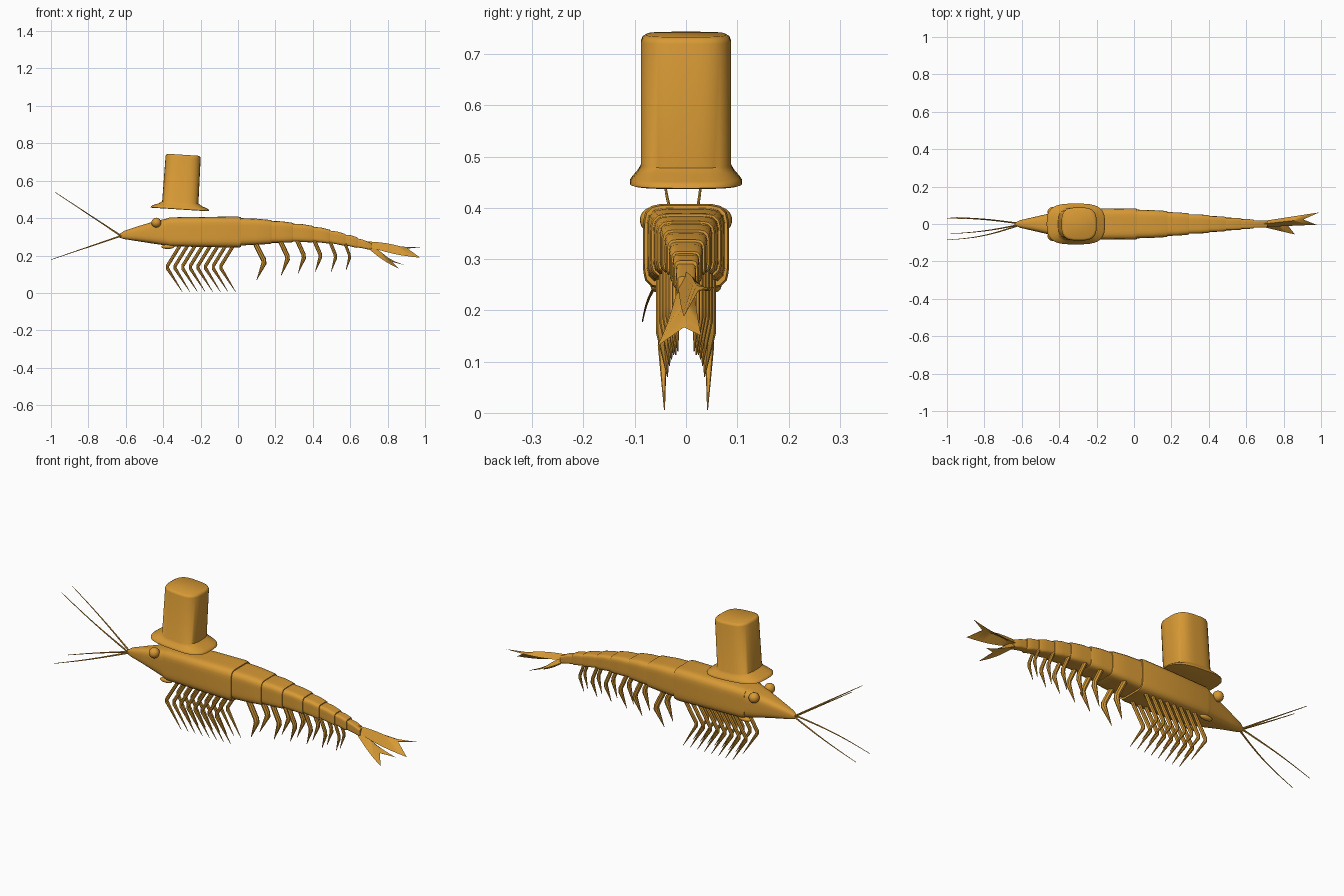
import bpy, bmesh, math
from mathutils import Vector, Matrix

cube = bpy.data.objects.get("Cube")
if cube:
    bpy.data.objects.remove(cube)

orange = bpy.data.materials.new("shell orange")
orange.use_nodes = True
COLOR = (0.68, 0.32, 0.035, 1)
orange.diffuse_color = COLOR
orange.node_tree.nodes["Principled BSDF"].inputs["Base Color"].default_value = COLOR


def finish(name, bm, angle=40):
    bmesh.ops.recalc_face_normals(bm, faces=bm.faces)
    mesh = bpy.data.meshes.new(name)
    bm.to_mesh(mesh)
    bm.free()
    obj = bpy.data.objects.new(name, mesh)
    bpy.context.collection.objects.link(obj)
    mesh.materials.append(orange)
    bpy.ops.object.select_all(action='DESELECT')
    bpy.context.view_layer.objects.active = obj
    obj.select_set(True)
    bpy.ops.object.shade_smooth_by_angle(angle=math.radians(angle))
    return obj


def loft(name, rings, angle=40):
    """Skin a list of closed rings and cap both ends."""
    bm = bmesh.new()
    loops = [[bm.verts.new(p) for p in ring] for ring in rings]
    n = len(loops[0])
    for a, b in zip(loops, loops[1:]):
        for i in range(n):
            j = (i + 1) % n
            bm.faces.new((a[i], a[j], b[j], b[i]))
    bm.faces.new(loops[0])
    bm.faces.new(loops[-1])
    return finish(name, bm, angle)


def outline(hw, hh, power, n=40):
    """Rounded rectangle as a superellipse."""
    pts = []
    for i in range(n):
        t = 2 * math.pi * (i + 0.5) / n
        c, s = math.cos(t), math.sin(t)
        k = (abs(c) ** power + abs(s) ** power) ** (-1 / power)
        pts.append((hw * c * k, hh * s * k))
    return pts


def section(x, hw, low, high, power=6):
    mid, hh = (low + high) / 2, (high - low) / 2
    return [Vector((x, u, mid + v)) for u, v in outline(hw, hh, power)]


def limb(name, points, radii, sides=8):
    """Tapered tube through points lying roughly in an xz plane."""
    pts = [Vector(p) for p in points]
    rings = []
    for i, p in enumerate(pts):
        d = (pts[min(i + 1, len(pts) - 1)] - pts[max(i - 1, 0)]).normalized()
        u = d.cross(Vector((0, 1, 0))).normalized()
        v = d.cross(u)
        rings.append([p + radii[i] * (u * math.cos(a) + v * math.sin(a))
                      for a in (2 * math.pi * k / sides for k in range(sides))])
    return loft(name, rings)


def ball(name, center, size):
    bm = bmesh.new()
    bmesh.ops.create_uvsphere(bm, u_segments=20, v_segments=12, radius=1,
                              matrix=Matrix.Translation(center) @ Matrix.Diagonal((*size, 1)))
    return finish(name, bm)


# Head and carapace
loft("head", [section(-0.64, 0.004, 0.298, 0.31, 2), section(-0.61, 0.02, 0.288, 0.331, 2.5),
              section(-0.54, 0.036, 0.277, 0.355, 3), section(-0.45, 0.057, 0.263, 0.382, 4),
              section(-0.36, 0.077, 0.25, 0.402)])
loft("carapace", [section(-0.385, 0.073, 0.255, 0.396), section(-0.365, 0.079, 0.249, 0.404),
                  section(-0.15, 0.083, 0.245, 0.407), section(0.0, 0.084, 0.242, 0.408),
                  section(0.016, 0.081, 0.245, 0.405)])

# Overlapping abdomen segments: x, half width, bottom, top
joints = [(0.01, 0.08, 0.25, 0.403), (0.176, 0.067, 0.264, 0.388), (0.289, 0.055, 0.272, 0.374),
          (0.40, 0.045, 0.272, 0.357), (0.487, 0.036, 0.266, 0.338), (0.572, 0.028, 0.254, 0.315),
          (0.636, 0.022, 0.243, 0.297), (0.71, 0.016, 0.232, 0.266)]
for i, (a, b) in enumerate(zip(joints, joints[1:])):
    x0, w0, l0, h0 = a
    x1, w1, l1, h1 = b
    loft(f"abdomen_segment_{i + 1}", [
        section(x0 - 0.01, w0 - 0.003, l0 + 0.003, h0 - 0.003),
        section((x0 + x1) / 2, (w0 + w1) / 2 + 0.001, (l0 + l1) / 2, (h0 + h1) / 2 + 0.002),
        section(x1 - 0.004, w1 + 0.003, l1 - 0.002, h1 + 0.002),
        section(x1 + 0.004, w1, l1 + 0.001, h1)])


# Forked tail blades: root, tip and notch joined by a thin curved sheet
def blade(name, root_z, tip_a, tip_b, notch):
    ra, rb = Vector((0.69, 0.016, root_z)), Vector((0.69, -0.016, root_z))
    rm = (ra + rb) / 2 + Vector((0, 0, 0.012))
    lines = []
    for start, end, sag in ((ra, tip_a, -0.01), (rm, notch, 0.008), (rb, tip_b, -0.01)):
        lines.append([start.lerp(Vector(end), k / 6) + Vector((0, 0, sag * math.sin(math.pi * k / 6)))
                      for k in range(7)])
    rings = []
    for k in range(7):
        thick = Vector((0, 0, 0.012 * (1 - k / 6) + 0.001))
        a, m, b = (line[k] for line in lines)
        rings.append([a, m + thick, b, m - thick])
    loft(name, rings, 60)


blade("upper_tail_blade", 0.25, (0.99, 0.062, 0.246), (0.975, -0.004, 0.188), (0.905, 0.024, 0.238))
blade("lower_tail_blade", 0.243, (0.888, 0.03, 0.15), (0.86, -0.056, 0.13), (0.82, -0.004, 0.168))

# Paired parts
for side, s in (("left", 1), ("right", -1)):
    ball(f"{side}_eye", (-0.437, s * 0.064, 0.376), (0.026, 0.026, 0.026))
    ball(f"{side}_mouthpart", (-0.375, s * 0.055, 0.247), (0.035, 0.014, 0.012))

    # Walking legs
    for i in range(8):
        x = 0.0408 * i
        limb(f"{side}_walking_leg_{i + 1}",
             [(x - 0.305, s * 0.047, 0.262), (x - 0.377, s * 0.046, 0.145),
              (x - 0.377, s * 0.046, 0.131), (x - 0.298, s * 0.042, 0.006)],
             [0.009, 0.009, 0.009, 0.001])

    # Swimming legs: hip x, hip z, tip z
    swimmers = [(0.095, 0.26, 0.07), (0.225, 0.28, 0.092), (0.316, 0.282, 0.104),
                (0.408, 0.28, 0.113), (0.493, 0.272, 0.113), (0.572, 0.265, 0.12)]
    for i, (x, top, tip) in enumerate(swimmers):
        y = s * (0.045 - 0.005 * i)
        k = 1 - 0.09 * i
        knee = tip + (top - tip) * 0.5
        limb(f"{side}_swimming_leg_{i + 1}",
             [(x, y, top), (x + 0.042 * k, y, knee + 0.012), (x + 0.044 * k, y, knee - 0.006),
              (x + 0.005, y * 0.8, tip)],
             [0.014 * k, 0.014 * k, 0.014 * k, 0.001])

# Antennae: end point and outward bow
feelers = {"upper_left": (-0.98, 0.036, 0.54, 0.006), "upper_right": (-0.98, -0.052, 0.54, -0.008),
           "lower_left": (-1.0, 0.03, 0.178, 0.008), "lower_right": (-1.0, -0.085, 0.178, -0.016)}
for name, (x, y, z, bow) in feelers.items():
    start, end = Vector((-0.625, 0.12 * y, 0.305)), Vector((x, y, z))
    limb(f"{name}_antenna",
         [start.lerp(end, k / 8) + Vector((0, bow * math.sin(math.pi * k / 8), 0)) for k in range(9)],
         [0.0045 - 0.0004 * k for k in range(9)], 6)

# Floating top hat: height, half length, half width
profile = [(0, 0.148, 0.102), (0.002, 0.156, 0.109), (0.008, 0.155, 0.109), (0.014, 0.146, 0.105),
           (0.026, 0.115, 0.095), (0.038, 0.097, 0.088), (0.28, 0.094, 0.088),
           (0.288, 0.091, 0.085), (0.293, 0.083, 0.077)]
hat = loft("top_hat", [[Vector((u, v, h)) for u, v in outline(hx, hy, 3.2, 48)]
                       for h, hx, hy in profile], 50)
hat.location = (-0.311, 0, 0.446)
hat.rotation_euler = (0, math.radians(3.6), 0)
